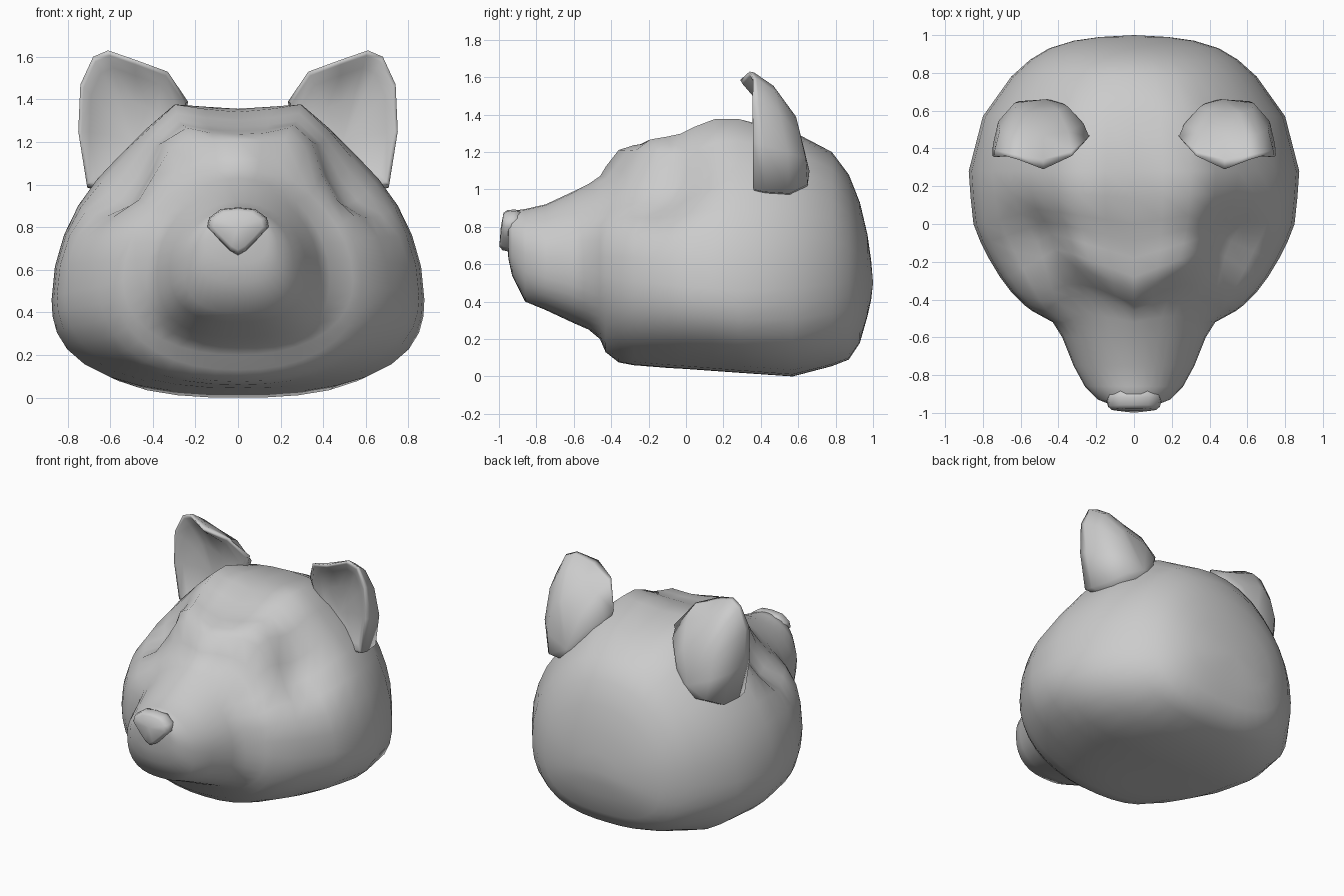
import bpy, bmesh
from math import sin, cos, pi, exp

cube = bpy.data.objects.get("Cube")
if cube:
    bpy.data.objects.remove(cube, do_unlink=True)

# One plain grey for the whole sculpt
grey = bpy.data.materials.new("plain grey")
grey.use_nodes = True
colour = (0.6, 0.6, 0.6, 1)
grey.diffuse_color = colour
grey.node_tree.nodes["Principled BSDF"].inputs["Base Color"].default_value = colour


def clamp(v):
    return max(0.0, min(1.0, v))


def bell(v, centre, width):
    return exp(-((v - centre) / width) ** 2)


def loft(name, rings, first, last):
    """Skin closed rings of equal length; the ends close on a point."""
    bm = bmesh.new()
    loops = [[bm.verts.new(p) for p in ring] for ring in rings]
    count = len(loops[0])
    for a, b in zip(loops, loops[1:]):
        for i in range(count):
            j = (i + 1) % count
            bm.faces.new((a[i], a[j], b[j], b[i]))
    for loop, tip in ((loops[0], first), (loops[-1], last)):
        v = bm.verts.new(tip)
        for i in range(count):
            bm.faces.new((loop[i], loop[(i + 1) % count], v))
    bmesh.ops.recalc_face_normals(bm, faces=bm.faces)
    mesh = bpy.data.meshes.new(name)
    bm.to_mesh(mesh)
    bm.free()
    mesh.materials.append(grey)
    mesh.shade_smooth()
    obj = bpy.data.objects.new(name, mesh)
    bpy.context.collection.objects.link(obj)


# Head sections from snout to nape: y, half width, bottom, widest height, top
muzzle = [
    (-.95, .14, .63, .74, .86),
    (-.93, .19, .54, .70, .885),
    (-.86, .26, .40, .65, .895),
    (-.75, .32, .355, .62, .92),
    (-.60, .38, .285, .60, .99),
    (-.52, .43, .25, .57, 1.03),
]
skull = [
    (-.46, .54, .20, .55, 1.07),
    (-.43, .58, .13, .54, 1.12),
    (-.36, .65, .075, .52, 1.21),
    (-.28, .71, .06, .51, 1.235),
    (-.18, .77, .052, .50, 1.25),
    (-.09, .815, .045, .49, 1.27),
    (0, .85, .04, .48, 1.30),
    (.14, .865, .03, .47, 1.34),
    (.28, .875, .02, .46, 1.355),
    (.57, .80, .0, .47, 1.31),
    (.78, .65, .055, .49, 1.20),
    (.87, .55, .09, .50, 1.08),
    (.93, .45, .18, .50, .93),
    (.97, .32, .32, .50, .76),
    (.99, .18, .41, .50, .62),
]


def section(y, w, low, mid, high, top_n, low_n):
    ring = []
    steps = 36
    for k in range(steps):
        c, s = cos(2 * pi * k / steps), sin(2 * pi * k / steps)
        n = top_n if s > 0 else low_n
        r = (abs(c) ** n + abs(s) ** n) ** (-1 / n)
        x = w * c * r
        z = mid + s * r * ((high - mid) if s > 0 else (mid - low))
        # Brow sweeps back either side of the forehead
        fade = clamp((y + .6) / .15) * clamp((.2 - y) / .65)
        lift = clamp((z - .8) / .3)
        yy = y + .5 * min(abs(x), .5) * fade * lift
        # Paired ridges over the crown, strongest at the brow
        ridge = .095 * bell(y, .1, .45) + .05 * bell(y, -.28, .12)
        new_z = z + ridge * lift * bell(abs(x), .3, .14)
        # Eye sockets between brow and cheek
        socket = bell(abs(x), .54, .17) * bell(yy, -.08, .2) * bell(z, 1.0, .18)
        ring.append((x * (1 - .13 * socket), yy, new_z - .08 * socket))
    return ring


rings = [section(*row, 1.9, 2.7) for row in muzzle]
# Underside is rounder at the throat and squarer at the nape
rings += [section(*row, 1.93, 2.2 + .5 * clamp(row[0] + .4)) for row in skull]
loft("head", rings, (0, -.955, .74), (0, 1, .5))

# Cupped ears: rim outline, then shrunken rings inside and behind it
rim = [(.235, .47, 1.39), (.33, .36, 1.53), (.48, .29, 1.585), (.61, .34, 1.63),
       (.68, .36, 1.60), (.74, .355, 1.47), (.75, .36, 1.25), (.71, .36, 1.0),
       (.52, .38, .98), (.32, .45, 1.15)]


def ear_ring(side, scale, depth, blend, slope=0):
    ring = []
    for x, y, z in rim:
        px, pz = .49 + (x - .49) * scale, 1.22 + (z - 1.22) * scale
        py = y + (depth - slope * max(0, pz - 1.2) - y) * blend
        # The back of the ear thins towards the tip and sags at the base
        ring.append((side * px, py, pz - slope * max(0, py - .36)))
    return ring


for side, label in ((1, "left_ear"), (-1, "right_ear")):
    shell = [ear_ring(side, .45, .42, 1), ear_ring(side, .8, .395, .7),
             ear_ring(side, .94, .355, .2), ear_ring(side, 1, 0, 0),
             ear_ring(side, .99, .50, .45, .25), ear_ring(side, .88, .58, .88, .25),
             ear_ring(side, .55, .65, 1, .25)]
    loft(label, shell, (side * .49, .43, 1.2), (side * .47, .66, 1.1))

# Nose pad: rounded wedge, narrow at the bottom
half = [(.08, .885), (.135, .845), (.145, .80), (.09, .74), (.04, .69)]
outline = [(0, .893)] + half + [(0, .668)] + [(-x, z) for x, z in reversed(half)]


def nose_ring(scale, y, lean):
    return [(x * scale, y + lean * (z - .8), .80 + (z - .80) * scale) for x, z in outline]


loft("nose", [nose_ring(.8, -.985, .1), nose_ring(.95, -.967, .1),
              nose_ring(1, -.93, .15), nose_ring(.92, -.885, 0)],
     (0, -.99, .80), (0, -.87, .80))
